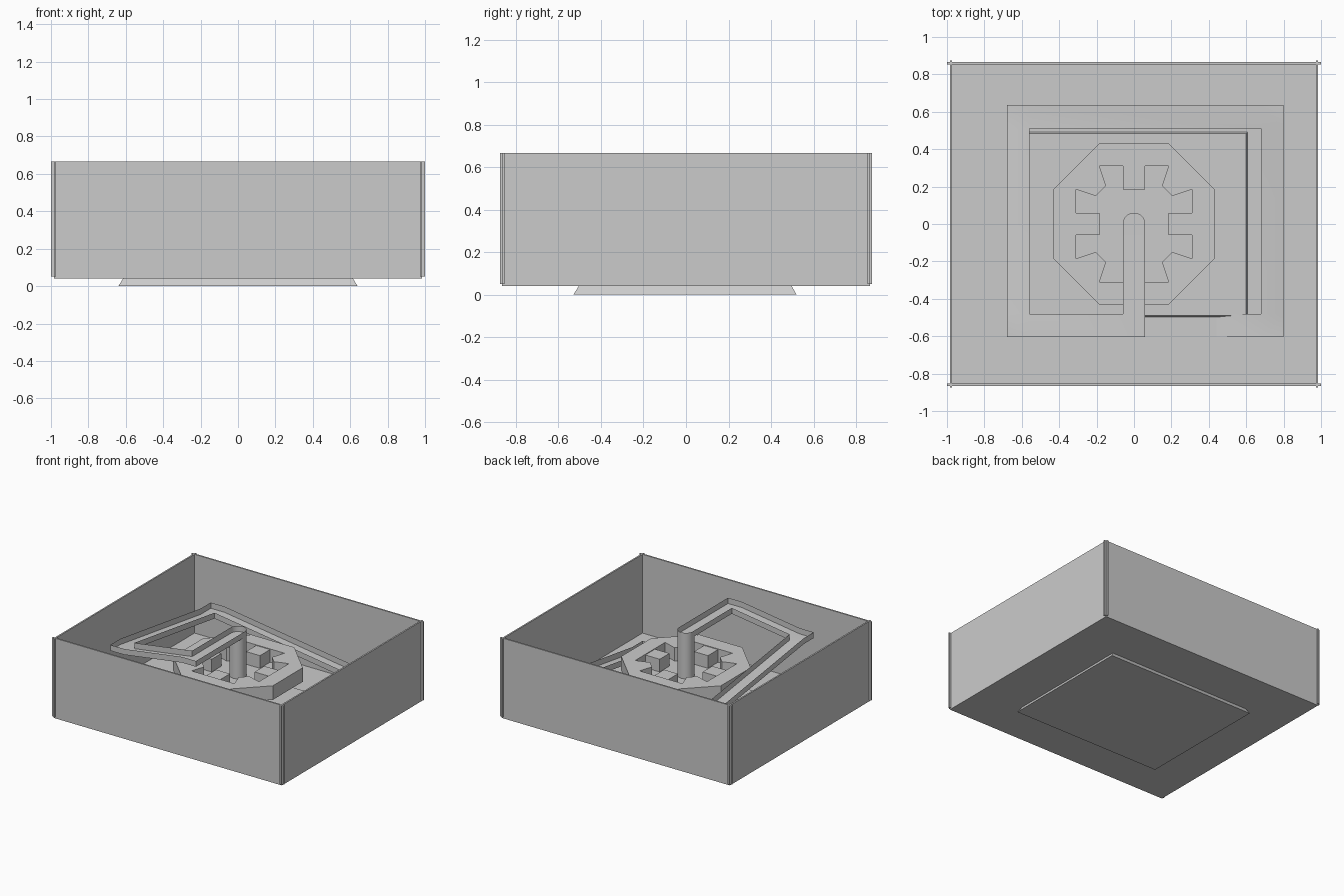
import bpy, bmesh, math

cube = bpy.data.objects.get("Cube")
if cube:
    bpy.data.objects.remove(cube, do_unlink=True)

GREY = (0.6, 0.6, 0.6, 1.0)
grey = bpy.data.materials.new("plain_grey")
grey.use_nodes = True
grey.diffuse_color = GREY
grey.node_tree.nodes["Principled BSDF"].inputs["Base Color"].default_value = GREY


def finish(name, bm, normals=True):
    if normals:
        bmesh.ops.recalc_face_normals(bm, faces=bm.faces)
    mesh = bpy.data.meshes.new(name)
    bm.to_mesh(mesh)
    bm.free()
    mesh.materials.append(grey)
    ob = bpy.data.objects.new(name, mesh)
    bpy.context.collection.objects.link(ob)
    return ob


def prism(name, outlines, z0, z1):
    """Extrude a flat outline, with further outlines cut out as holes."""
    bm = bmesh.new()
    for pts in outlines:
        vs = [bm.verts.new((x, y, z0)) for x, y in pts]
        for a, b in zip(vs, vs[1:] + vs[:1]):
            bm.edges.new((a, b))
    bmesh.ops.triangle_fill(bm, use_beauty=True, edges=bm.edges[:])
    geom = bmesh.ops.extrude_face_region(bm, geom=bm.faces[:])["geom"]
    for v in geom:
        if isinstance(v, bmesh.types.BMVert):
            v.co.z = z1
    bmesh.ops.dissolve_limit(bm, angle_limit=0.01, verts=bm.verts[:], edges=bm.edges[:])
    return finish(name, bm)


def box(name, x0, x1, y0, y1, z0, z1):
    return prism(name, [[(x0, y0), (x1, y0), (x1, y1), (x0, y1)]], z0, z1)


def four_fold(pts):
    """Repeat points in quarter turns around the centre."""
    out = list(pts)
    for _ in range(3):
        pts = [(-y, x) for x, y in pts]
        out += pts
    return out


# Tray floor and four overlapping wall panels
FLOOR, RIM = 0.04, 0.665
box("tray_floor", -0.985, 0.985, -0.865, 0.865, FLOOR, 0.05)
for s, side in ((-1, "right"), (1, "left")):
    a, b = sorted((s * 0.973, s * 0.985))
    box(side + "_wall", a, b, -0.875, 0.875, 0.05, RIM)
for s, side in ((-1, "front"), (1, "back")):
    a, b = sorted((s * 0.853, s * 0.865))
    box(side + "_wall", -1, 1, a, b, 0.05, RIM)

# Tapered plinth passing through the floor
bm = bmesh.new()
rings = []
for x, y0, y1, z in ((0.64, -0.53, 0.52, 0), (0.6, -0.49, 0.485, 0.062)):
    rings.append([bm.verts.new(p) for p in ((-x, y0, z), (x, y0, z), (x, y1, z), (-x, y1, z))])
for ring in rings:
    bm.faces.new(ring)
for i in range(4):
    j = (i + 1) % 4
    bm.faces.new((rings[0][i], rings[0][j], rings[1][j], rings[1][i]))
finish("plinth", bm)

# Octagonal platform with a cross-shaped well and four blocks
octagon = four_fold([(0.43, -0.185), (0.43, 0.185)])
cross = four_fold([(0.31, -0.185), (0.31, 0.185), (0.205, 0.145), (0.15, 0.195)])
cross = four_fold([(0.31, -0.185), (0.31, 0.185), (0.205, 0.15), (0.15, 0.205)])
prism("octagon_platform", [octagon, cross], 0.3, 0.41)
prism("well_floor", [cross], 0.3, 0.306)
for i in range(4):
    block = box("well_block", 0.185, 0.31, -0.06, 0.06, 0.306, 0.405)
    block.rotation_euler.z = i * math.pi / 2

# Central post
HALF, START, LIP, SLOPE = 0.06, 0.62, 0.045, 0.144
bm = bmesh.new()
bmesh.ops.create_cone(bm, cap_ends=True, segments=32, radius1=HALF, radius2=HALF,
                      depth=START - 0.06)
bmesh.ops.translate(bm, verts=bm.verts, vec=(0, 0, (START + 0.06) / 2))
post = finish("post", bm)

# Descending square spiral channel: floor and two thin walls
bm = bmesh.new()


def face(pts):
    bm.faces.new([bm.verts.new(p) for p in pts])


def wall(a, b):
    up = [(x, y, z + LIP) for x, y, z in (b, a)]
    face([a, b] + up)


corners = [((0.06, -0.605), (-0.06, -0.48)), ((-0.68, -0.605), (-0.56, -0.48)),
           ((-0.68, 0.635), (-0.56, 0.51)), ((0.8, 0.635), (0.68, 0.51)),
           ((0.8, -0.605), (0.68, -0.48))]
z = START
outer, inner = (HALF, 0, z), (-HALF, 0, z)
for i, (o, n) in enumerate(corners):
    into, leave = (o[0], n[1]), (n[0], o[1])
    if i % 2:
        into, leave = leave, into
    if i:
        z -= SLOPE * math.dist(inner[:2], n)
    into, leave, o, n = [(p[0], p[1], z) for p in (into, leave, o, n)]
    face([outer, into, n, inner])
    face([into, o, leave, n])
    wall(outer, into)
    wall(into, o)
    wall(o, leave)
    wall(inner, n)
    outer, inner = leave, n
END, STOP = 0.42, 0.55
z_end = z - SLOPE * (outer[0] - END)
out_end = (END, outer[1], z_end)
face([outer, out_end, (END, inner[1], z_end), inner])
wall(outer, out_end)
wall(inner, (STOP, inner[1], z - SLOPE * (inner[0] - STOP)))

# Rounded wall around the post at the channel start
arc = [(HALF * math.cos(math.pi * k / 16), HALF * math.sin(math.pi * k / 16), START)
       for k in range(17)]
for a, b in zip(arc, arc[1:]):
    wall(a, b)
bmesh.ops.remove_doubles(bm, verts=bm.verts, dist=0.0005)
channel = finish("spiral_channel", bm, False)

# Smooth only the round parts
bpy.ops.object.select_all(action="DESELECT")
for ob in (post, channel):
    ob.select_set(True)
bpy.context.view_layer.objects.active = post
bpy.ops.object.shade_smooth_by_angle(angle=math.radians(25))
for ob in (post, channel):
    ob.select_set(False)
